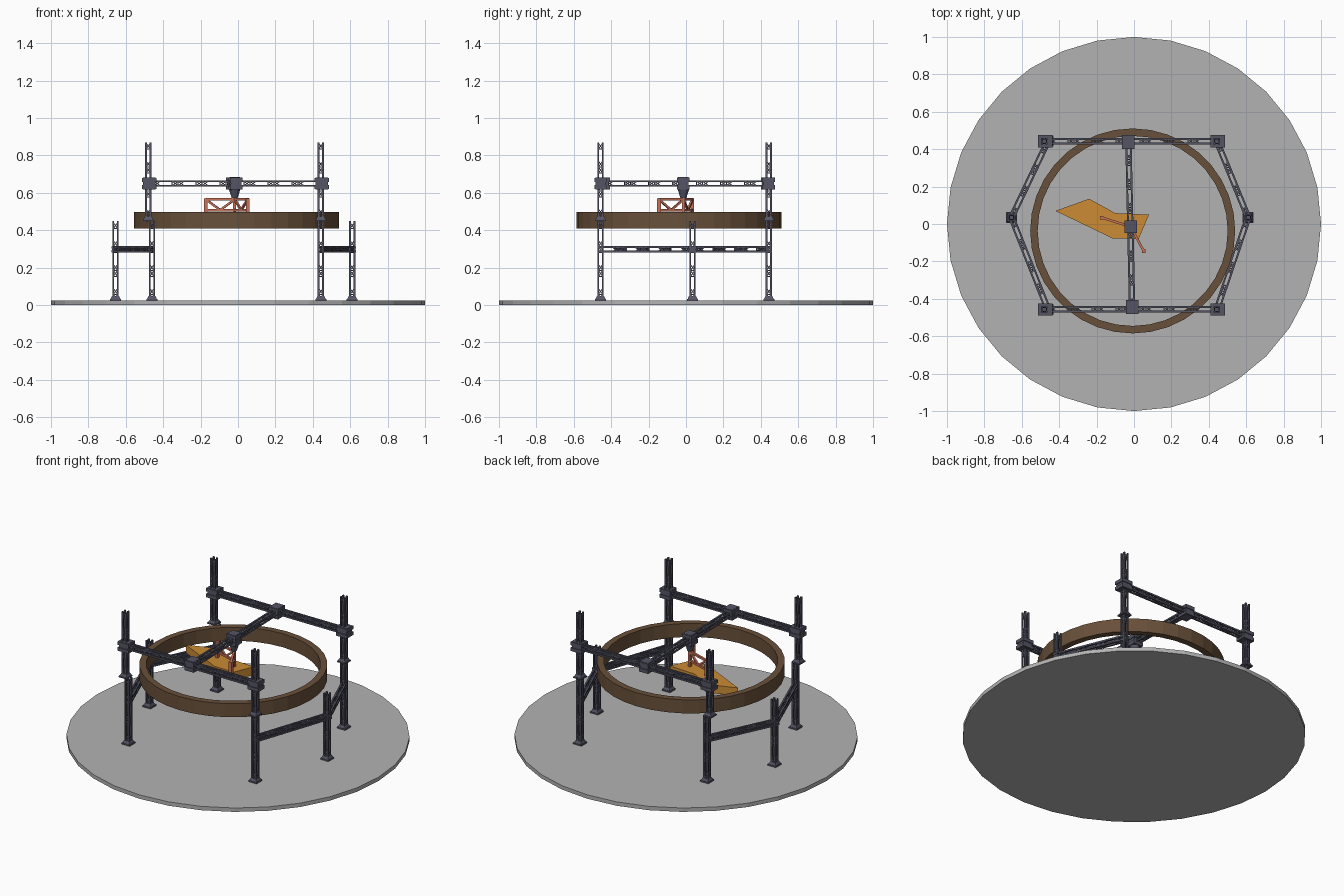
import bpy, bmesh, math
from mathutils import Vector, Matrix

cube = bpy.data.objects.get("Cube")
if cube:
    bpy.data.objects.remove(cube, do_unlink=True)


def material(name, rgb):
    m = bpy.data.materials.new(name)
    m.use_nodes = True
    m.diffuse_color = (*rgb, 1)
    m.node_tree.nodes["Principled BSDF"].inputs["Base Color"].default_value = (*rgb, 1)
    return m


grey = material("floor grey", (0.45, 0.45, 0.45))
brown = material("ring brown", (0.14, 0.08, 0.042))
slate = material("frame slate", (0.09, 0.09, 0.13))
orange = material("slab orange", (0.6, 0.26, 0.035))
copper = material("gripper copper", (0.58, 0.17, 0.1))


def finish(bm, name, mat):
    bmesh.ops.recalc_face_normals(bm, faces=bm.faces)
    mesh = bpy.data.meshes.new(name)
    bm.to_mesh(mesh)
    bm.free()
    mesh.materials.append(mat)
    ob = bpy.data.objects.new(name, mesh)
    bpy.context.collection.objects.link(ob)
    return ob


def add_box(bm, centre, size, taper=1.0):
    verts = bmesh.ops.create_cube(bm, size=1)["verts"]
    for v in verts:
        k = taper if v.co.z > 0 else 1.0
        v.co = Vector((v.co.x * size[0] * k, v.co.y * size[1] * k, v.co.z * size[2])) + Vector(centre)


def add_bar(bm, a, b, thick):
    a, b = Vector(a), Vector(b)
    d = b - a
    turn = d.to_track_quat('Z', 'Y').to_matrix().to_4x4()
    size = Matrix.Diagonal((thick, thick, d.length, 1))
    bmesh.ops.create_cube(bm, size=1, matrix=Matrix.Translation((a + b) / 2) @ turn @ size)


def prism(name, mat, points, z0, z1):
    bm = bmesh.new()
    face = bm.faces.new([bm.verts.new((x, y, z0)) for x, y in points])
    ext = bmesh.ops.extrude_face_region(bm, geom=[face])["geom"]
    for v in ext:
        if isinstance(v, bmesh.types.BMVert):
            v.co.z = z1
    return finish(bm, name, mat)


def circle(radius, n):
    return [(radius * math.sin(math.tau * i / n), radius * math.cos(math.tau * i / n)) for i in range(n)]


def truss(name, a, b, width=0.034, rail=0.01):
    """Four corner rails with groups of crossed braces on every side."""
    a, b = Vector(a), Vector(b)
    d = (b - a).normalized()
    up = Vector((0, 0, 1)) if abs(d.z) < 0.5 else Vector((0, 1, 0))
    s = d.cross(up).normalized()
    u = s.cross(d)
    h = (width - rail) / 2
    corners = [s * h * i + u * h * j for i, j in ((1, 1), (-1, 1), (-1, -1), (1, -1))]
    bm = bmesh.new()
    for c in corners:
        add_bar(bm, a + c, b + c, rail)
    cell = 0.032
    count = int((b - a).length / cell)
    for i in range(count):
        if i % 4 > 1:
            continue
        p, q = a + d * cell * i, a + d * cell * (i + 1)
        for k in range(4):
            c, e = corners[k], corners[(k + 1) % 4]
            add_bar(bm, p + c, q + e, 0.005)
            add_bar(bm, p + e, q + c, 0.005)
            add_bar(bm, p + c, p + e, 0.006)
    return finish(bm, name, slate)


def foot(name, x, y, z):
    bm = bmesh.new()
    add_box(bm, (x, y, z + 0.004), (0.058, 0.058, 0.008))
    add_box(bm, (x, y, z + 0.016), (0.052, 0.052, 0.016), 0.7)
    finish(bm, name, slate)


def joint(name, centre, size):
    # Clamp block with proud plates on its upper and lower faces
    bm = bmesh.new()
    x, y, z = centre
    add_box(bm, centre, (size[0] * 0.85, size[1] * 0.85, size[2]))
    for sign in (-1, 1):
        add_box(bm, (x, y, z + sign * size[2] * 0.3), (size[0], size[1], size[2] * 0.35))
    finish(bm, name, slate)


# Round floor
FLOOR, MID, TOP = 0.025, 0.45, 0.87
prism("floor_disc", grey, circle(1, 32), 0, FLOOR)

# Raised ring: square profile swept around
bm = bmesh.new()
n = 36
loops = []
for x, y in circle(1, n):
    loops.append([bm.verts.new((x * r - 0.007, y * r - 0.037, z))
                  for r, z in ((0.508, 0.41), (0.548, 0.41), (0.548, 0.497), (0.508, 0.497))])
for i in range(n):
    p, q = loops[i], loops[(i + 1) % n]
    for k in range(4):
        bm.faces.new((p[k], p[(k + 1) % 4], q[(k + 1) % 4], q[k]))
finish(bm, "raised_ring", brown)

# Posts, low side beams and corner clamps
BEAM, LOW = 0.65, 0.298
for side, xt, xl, xs in (("left", 0.443, 0.443, 0.61), ("right", -0.48, -0.46, -0.655)):
    ys = 0.035
    truss(side + "_short_post", (xs, ys, FLOOR), (xs, ys, MID))
    foot(side + "_short_post_foot", xs, ys, FLOOR)
    joint(side + "_short_post_clamp", (xs, ys, LOW), (0.042, 0.042, 0.034))
    for end, y in (("front", -0.457), ("back", 0.443)):
        name = end + "_" + side
        truss(name + "_lower_post", (xl, y, FLOOR), (xl, y, MID))
        truss(name + "_upper_post", (xt, y, MID), (xt, y, TOP))
        foot(name + "_lower_foot", xl, y, FLOOR)
        foot(name + "_upper_foot", xt, y, MID)
        truss(name + "_low_beam", (xs, ys, LOW), (xl, y, LOW))
        joint(name + "_clamp", (xt + 0.005, y, BEAM), (0.078, 0.066, 0.062))

# Upper beams and the travelling cross beam
for end, y, xm in (("front", -0.455, -0.01), ("back", 0.443, -0.03)):
    truss(end + "_upper_beam", (-0.48, y, BEAM), (0.443, y, BEAM))
    joint(end + "_beam_slider", (xm, y + (0.01 if y < 0 else -0.005), BEAM), (0.066, 0.075, 0.066))
truss("cross_beam", (-0.01, -0.455, BEAM), (-0.03, 0.443, BEAM))

# Carriage with a funnel-shaped mount
CX, CY = -0.018, -0.014
joint("carriage", (CX, CY, BEAM), (0.066, 0.066, 0.07))
bm = bmesh.new()
bmesh.ops.create_cone(bm, cap_ends=True, segments=12, radius1=0.016, radius2=0.03, depth=0.045,
                      matrix=Matrix.Translation((CX, CY, 0.595)))
finish(bm, "gripper_mount", slate)

# Gripper: two braced fingers spreading from the mount
for name, tx, ty in (("right_finger", -0.172, 0.034), ("left_finger", 0.052, -0.145)):
    bm = bmesh.new()
    low, high = 0.508, 0.565
    for z in (low, high):
        add_bar(bm, (CX, CY, z), (tx, ty, z), 0.013)
    mx, my = (CX + tx) / 2, (CY + ty) / 2
    add_bar(bm, (CX, CY, high), (mx, my, low), 0.011)
    add_bar(bm, (mx, my, low), (tx, ty, high), 0.011)
    add_bar(bm, (CX, CY, 0.47), (CX, CY, 0.575), 0.016)
    add_box(bm, (tx, ty, 0.52), (0.02, 0.02, 0.1))
    finish(bm, name, copper)

# Angular slab held under the gripper
prism("angular_slab", orange,
      [(-0.42, 0.07), (-0.24, 0.135), (-0.1, 0.058), (0.08, 0.05), (0.025, -0.08), (-0.115, -0.077)],
      0.418, 0.47)
